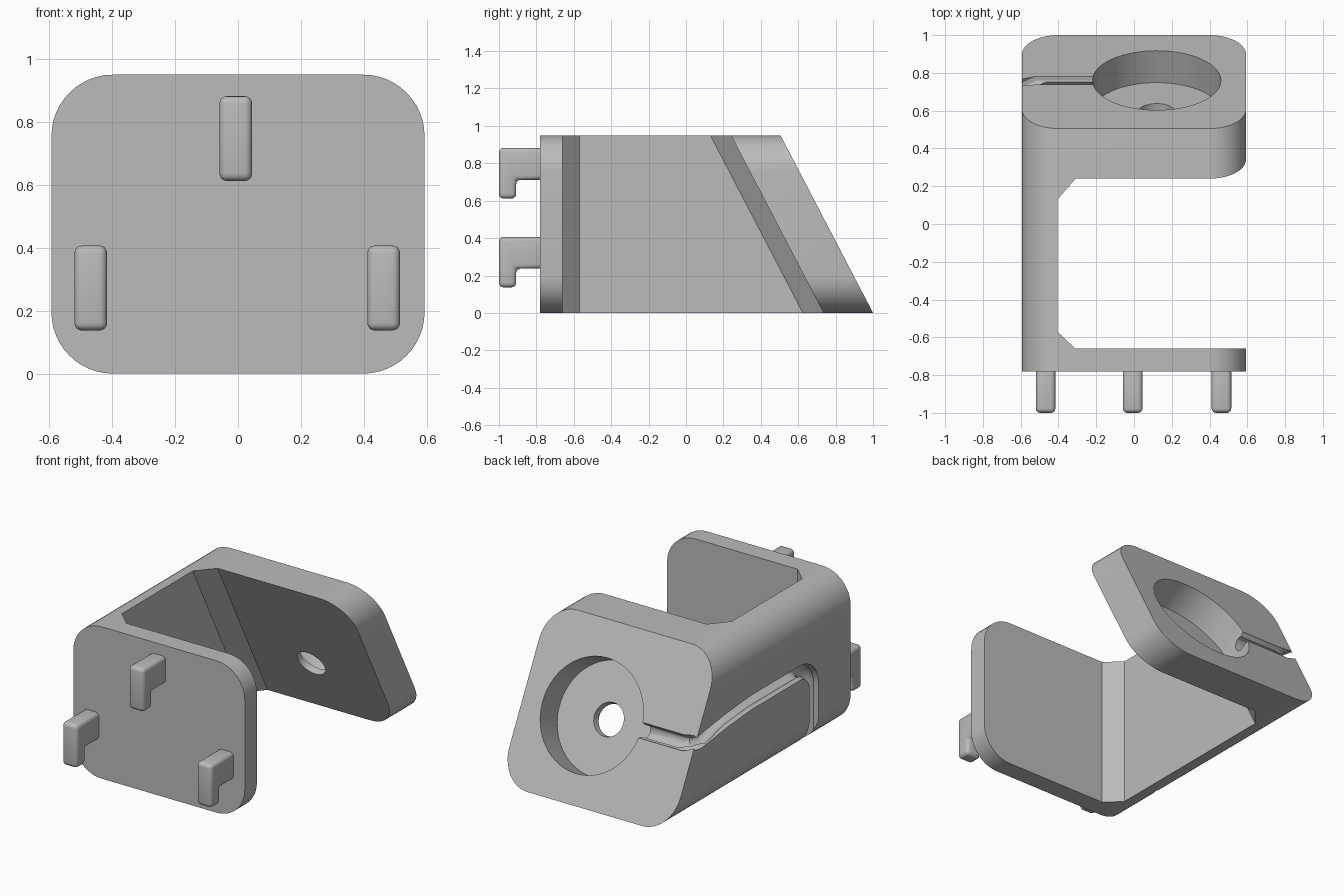
import bpy, bmesh, math
from mathutils import Vector, Matrix

if "Cube" in bpy.data.objects:
    bpy.data.objects.remove(bpy.data.objects["Cube"], do_unlink=True)

H, HALF, R = 0.95, 0.593, 0.195           # body height, half width, corner radius
SLOPE = 0.521                             # lean of the rear plate
NORMAL = Vector((0, 1, SLOPE)).normalized()
CENTRE = Vector((0.12, 0.76, 0.46))       # socket centre on the rear face

gray = bpy.data.materials.new("light gray plastic")
gray.use_nodes = True
gray.diffuse_color = (0.5, 0.5, 0.5, 1)
gray.node_tree.nodes["Principled BSDF"].inputs["Base Color"].default_value = (0.5, 0.5, 0.5, 1)


def add_object(name, mesh):
    ob = bpy.data.objects.new(name, mesh)
    bpy.context.collection.objects.link(ob)
    return ob


def from_bmesh(name, bm):
    bmesh.ops.recalc_face_normals(bm, faces=bm.faces)
    mesh = bpy.data.meshes.new(name)
    bm.to_mesh(mesh)
    bm.free()
    return add_object(name, mesh)


def loft(name, ring_a, ring_b):
    """Closed solid between two matching rings of points."""
    bm = bmesh.new()
    a = [bm.verts.new(p) for p in ring_a]
    b = [bm.verts.new(p) for p in ring_b]
    bm.faces.new(a)
    bm.faces.new(b)
    for i in range(len(a)):
        j = (i + 1) % len(a)
        bm.faces.new((a[i], a[j], b[j], b[i]))
    return from_bmesh(name, bm)


def drill(name, r_in, r_out, d_in, d_out):
    """Round cutter square to the rear face, between two depths."""
    bm = bmesh.new()
    mid = CENTRE - NORMAL * (d_in + d_out) / 2
    turn = NORMAL.to_track_quat('Z', 'Y').to_matrix().to_4x4()
    bmesh.ops.create_cone(bm, cap_ends=True, segments=64, radius1=r_in, radius2=r_out,
                          depth=d_in - d_out, matrix=Matrix.Translation(mid) @ turn)
    return from_bmesh(name, bm)


def tube(name, points, radius):
    curve = bpy.data.curves.new(name, 'CURVE')
    curve.dimensions = '3D'
    curve.bevel_depth = radius
    curve.bevel_resolution = 4
    curve.use_fill_caps = True
    spline = curve.splines.new('POLY')
    spline.points.add(len(points) - 1)
    for sp, p in zip(spline.points, points):
        sp.co = (*p, 1)
    tmp = add_object(name + "_path", curve)
    bpy.context.view_layer.update()
    deps = bpy.context.evaluated_depsgraph_get()
    mesh = bpy.data.meshes.new_from_object(tmp.evaluated_get(deps))
    bpy.data.objects.remove(tmp, do_unlink=True)
    bm = bmesh.new()
    bm.from_mesh(mesh)
    bmesh.ops.remove_doubles(bm, verts=bm.verts, dist=0.0001)
    return from_bmesh(name, bm)


def activate(ob):
    bpy.ops.object.select_all(action='DESELECT')
    ob.select_set(True)
    bpy.context.view_layer.objects.active = ob


def cut(ob, cutter):
    cutter.hide_render = True
    activate(ob)
    mod = ob.modifiers.new("cut", 'BOOLEAN')
    mod.operation, mod.solver, mod.object = 'DIFFERENCE', 'EXACT', cutter
    bpy.ops.object.modifier_apply(modifier=mod.name)
    bpy.data.objects.remove(cutter, do_unlink=True)


def finish(ob, angle):
    ob.data.materials.clear()
    ob.data.materials.append(gray)
    activate(ob)
    bpy.ops.object.shade_smooth_by_angle(angle=math.radians(angle))


# Body: rounded section run from the upright front to the leaning rear
section = []
for k, (sx, sz) in enumerate([(1, 1), (-1, 1), (-1, -1), (1, -1)]):
    for i in range(13):
        t = math.pi / 2 * (k + i / 12)
        section.append((sx * (HALF - R) + R * math.cos(t),
                        H / 2 + sz * (H / 2 - R) + R * math.sin(t)))
body = loft("bracket_body", [(x, -0.78, z) for x, z in section],
            [(x, 1 - SLOPE * z, z) for x, z in section])

# Open space between the plates, with chamfered inner corners
outline = [(1, -0.66, 0), (-0.31, -0.66, 0), (-0.405, -0.57, 0),
           (-0.405, 0.625, 1), (-0.31, 0.735, 1), (1, 0.735, 1)]
rings = [[(x, y - lean * SLOPE * z, z) for x, y, lean in outline] for z in (-0.1, H + 0.1)]
cut(body, loft("pocket", *rings))

# Round socket and its through hole
cut(body, drill("socket", 0.34, 0.34, 0.19, -0.1))
cut(body, drill("through_hole", 0.085, 0.105, 0.3, 0.15))

# Cable groove: across the rear face, along the outer wall, then down
for depth in (0.055, 0.0):
    rear = CENTRE - NORMAL * depth
    x = -HALF + depth
    path = [(-0.17, rear.y, rear.z), (x + 0.08, rear.y, rear.z),
            (x + 0.025, rear.y - 0.025, rear.z + 0.005), (x, rear.y - 0.08, rear.z + 0.01)]
    path += [(x, 0.45, 0.5), (x, 0.2, 0.52)]
    for i in range(9):
        t = math.pi / 2 * i / 8
        path.append((x, -0.28 - 0.14 * math.sin(t), 0.38 + 0.14 * math.cos(t)))
    path.append((x, -0.42, -0.1))
    cut(body, tube("groove", path, 0.046))
finish(body, 30)

# Hooks on the front plate
hook_profile = [(-0.76, 0.27), (-1, 0.27), (-1, 0), (-0.908, 0), (-0.908, 0.1), (-0.76, 0.1)]
for name, cx, base in (("upper_hook", -0.007, 0.612), ("lower_right_hook", -0.468, 0.137),
                       ("lower_left_hook", 0.463, 0.137)):
    hook = loft(name, *[[(cx + s * 0.052, y, base + z) for y, z in hook_profile]
                        for s in (-1, 1)])
    bevel = hook.modifiers.new("soft_edges", 'BEVEL')
    bevel.width, bevel.segments = 0.024, 4
    activate(hook)
    bpy.ops.object.modifier_apply(modifier=bevel.name)
    finish(hook, 40)
